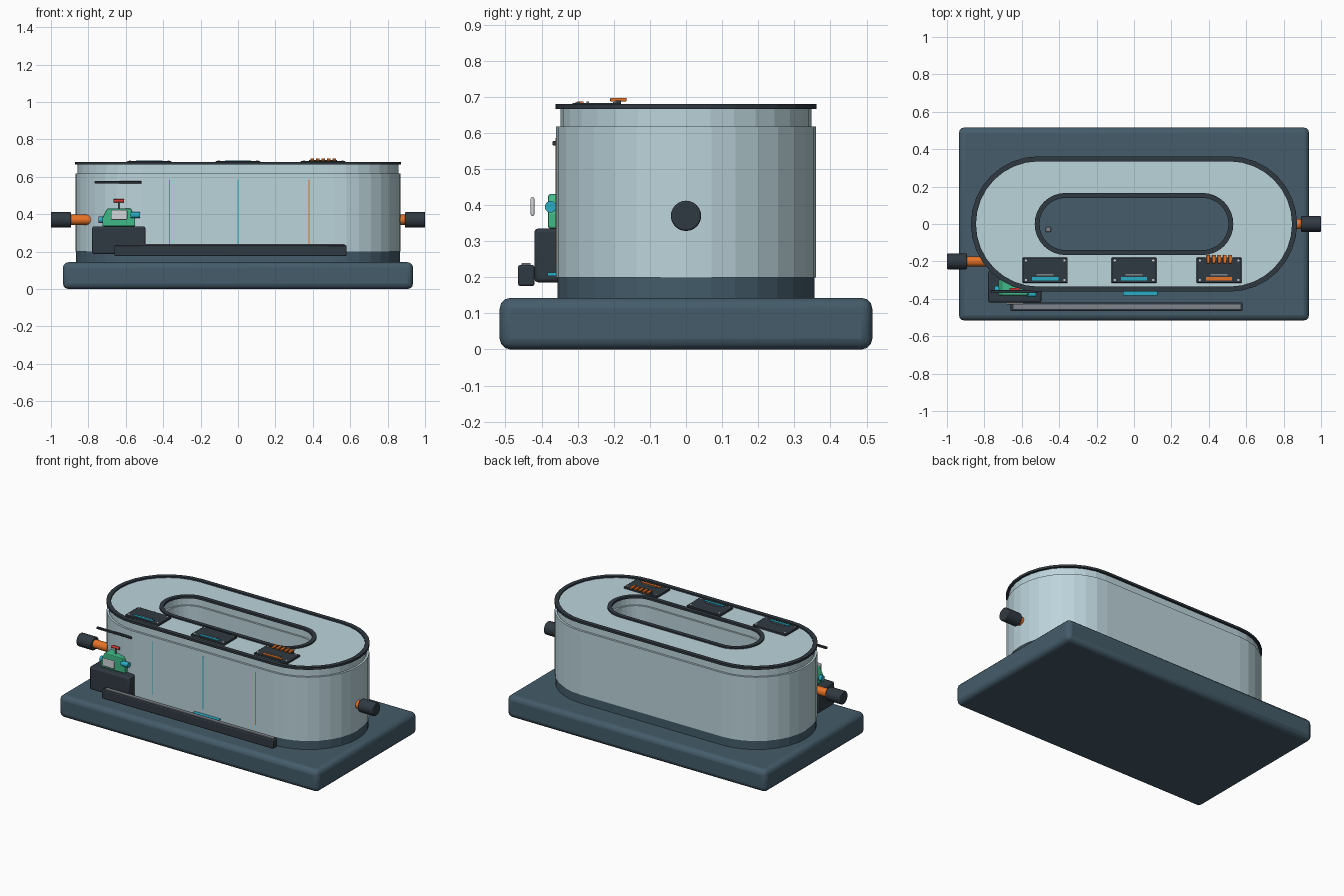
import bpy, bmesh, math
from mathutils import Vector

if "Cube" in bpy.data.objects:
    bpy.data.objects.remove(bpy.data.objects["Cube"])


def mat(name, r, g, b):
    m = bpy.data.materials.new(name)
    m.diffuse_color = (r, g, b, 1)
    m.use_nodes = True
    m.node_tree.nodes["Principled BSDF"].inputs["Base Color"].default_value = m.diffuse_color
    return m


SLATE = mat("slate", .058, .107, .144)
PALE = mat("pale_blue", .50, .66, .71)
DARK = mat("charcoal", .03, .042, .054)
GREY = mat("mid_grey", .22, .24, .27)
WHITE = mat("off_white", .65, .68, .70)
ORANGE = mat("orange", .80, .17, .02)
CYAN = mat("cyan", .02, .42, .56)
GREEN = mat("green", .05, .50, .25)
RED = mat("red", .60, .04, .03)


def finish(name, bm, m, bevel=0, segs=2, smooth=False):
    bmesh.ops.recalc_face_normals(bm, faces=bm.faces)
    me = bpy.data.meshes.new(name)
    bm.to_mesh(me)
    bm.free()
    ob = bpy.data.objects.new(name, me)
    bpy.context.collection.objects.link(ob)
    me.materials.append(m)
    if bevel:
        b = ob.modifiers.new("bevel", 'BEVEL')
        b.width, b.segments = bevel, segs
        b.limit_method = 'ANGLE'
    if smooth:
        bpy.ops.object.select_all(action='DESELECT')
        ob.select_set(True)
        bpy.context.view_layer.objects.active = ob
        bpy.ops.object.shade_smooth_by_angle(angle=math.radians(40))
    return ob


def box(name, x, y, z, m, bevel=0, segs=2):
    """Box from (min, max) ranges on each axis."""
    bm = bmesh.new()
    bmesh.ops.create_cube(bm, size=1)
    for v in bm.verts:
        v.co = Vector([r[0] if c < 0 else r[1] for c, r in zip(v.co, (x, y, z))])
    return finish(name, bm, m, bevel, segs, smooth=bevel > 0)


def rod(name, a, b, r, m, bevel=0, sides=24):
    """Cylinder between two points."""
    a, b = Vector(a), Vector(b)
    bm = bmesh.new()
    bmesh.ops.create_cone(bm, cap_ends=True, segments=sides, radius1=r, radius2=r,
                          depth=(b - a).length)
    bm.transform((b - a).to_track_quat('Z', 'Y').to_matrix().to_4x4())
    bmesh.ops.translate(bm, verts=bm.verts, vec=(a + b) / 2)
    return finish(name, bm, m, bevel, 2, smooth=True)


def stadium(half, r, n=16):
    pts = []
    for side in (1, -1):
        for i in range(n + 1):
            t = math.pi * (i / n - .5)
            pts.append((side * (half + r * math.cos(t)), side * r * math.sin(t)))
    return pts


def ring(name, outer, inner, z0, z1, m):
    """Closed stadium-shaped ring; outer and inner are (half straight, radius)."""
    bm = bmesh.new()
    loops = [[bm.verts.new((x, y, z)) for x, y in stadium(*s)]
             for s, z in ((outer, z0), (outer, z1), (inner, z1), (inner, z0))]
    n = len(loops[0])
    for k in range(4):
        a, b = loops[k], loops[(k + 1) % 4]
        for i in range(n):
            j = (i + 1) % n
            bm.faces.new((a[i], a[j], b[j], b[i]))
    return finish(name, bm, m)


# base slab
box("base", (-.936, .936), (-.516, .516), (0, .143), SLATE, .03, 3)

# ring-shaped tank: skirt, body, neck and top rims
OUT, INN = .51, .365
ring("tank_skirt", (OUT, .356), (INN, .146), .14, .2, SLATE)
ring("tank_body", (OUT, .36), (INN, .142), .2, .617, PALE)
ring("tank_neck", (OUT, .347), (INN, .154), .617, .671, PALE)
ring("outer_rim", (OUT, .362), (OUT, .335), .666, .68, DARK)
ring("inner_rim", (INN, .166), (INN, .14), .666, .68, DARK)

# marker lines on the front wall
for nm, x, m in (("left", -.367, CYAN), ("middle", 0, CYAN), ("right", .38, ORANGE)):
    box("marker_line_" + nm, (x - .003, x + .003), (-.3612, -.355), (.24, .585), m)
box("front_status_strip", (-.06, .125), (-.383, -.355), (.204, .213), CYAN)

# end pipes with caps
for nm, s, y, inner in (("right", 1, 0, .82), ("left", -1, -.2, .76)):
    rod("pipe_" + nm, (s * inner, y, .37), (s * .92, y, .37), .027, ORANGE)
    rod("pipe_cap_" + nm, (s * .893, y, .37), (s * 1.0, y, .37), .042, DARK, .005)

# front tray bar
box("tray_bar", (-.66, .58), (-.465, -.42), (.176, .234), DARK, .005)
box("tray_insert", (-.645, .57), (-.455, -.43), (.225, .24), GREY, .002)

# side pump: housing, green body, fittings
box("pump_housing", (-.78, -.495), (-.42, -.25), (.186, .335), DARK, .01)
bm = bmesh.new()
prof = [(-.725, .335), (-.55, .335), (-.55, .375), (-.572, .43), (-.70, .43), (-.725, .38)]
f = bm.faces.new([bm.verts.new((x, -.382, z)) for x, z in prof])
ext = bmesh.ops.extrude_face_region(bm, geom=[f])
bmesh.ops.translate(bm, vec=(0, .085, 0),
                    verts=[v for v in ext["geom"] if isinstance(v, bmesh.types.BMVert)])
finish("pump_body", bm, GREEN, .006)
box("pump_face_plate", (-.68, -.592), (-.43, -.42), (.37, .422), WHITE, .004)
rod("pump_nozzle_right", (-.575, -.375, .395), (-.525, -.375, .395), .016, CYAN)
rod("pump_nozzle_left", (-.745, -.35, .37), (-.70, -.35, .37), .018, CYAN)
rod("pump_handle", (-.665, -.35, .471), (-.61, -.35, .471), .009, RED, sides=12)
rod("pump_handle_stem", (-.638, -.35, .42), (-.638, -.35, .468), .004, GREY, sides=8)
box("pump_hood_bar", (-.766, -.515), (-.37, -.353), (.565, .577), DARK, .003)

# control plates on the top
for nm, x, m in (("left", -.475, CYAN), ("middle", 0, CYAN), ("right", .455, ORANGE)):
    box("control_plate_" + nm, (x - .12, x + .12), (-.315, -.18), (.668, .683), DARK, .003)
    box("control_bar_" + nm, (x - .07, x + .07), (-.302, -.284), (.68, .687), m)
    box("control_strip_" + nm, (x - .045, x + .045), (-.276, -.268), (.68, .687), GREY)
    for i, (sx, sy) in enumerate(((-1, -1), (1, -1), (-1, 1), (1, 1))):
        px, py = x + sx * .103, -.2475 + sy * .052
        rod(f"plate_screw_{nm}_{i}", (px, py, .68), (px, py, .686), .006, WHITE, sides=10)

# orange fins on the right plate
box("fin_rail", (.38, .53), (-.195, -.18), (.68, .69), DARK)
for i in range(5):
    x = .397 + i * .0295
    box(f"fin_{i}", (x - .009, x + .009), (-.21, -.165), (.687, .697), ORANGE, .002)

# small drain on the well floor
box("well_drain", (-.472, -.445), (-.042, -.016), (.14, .152), GREY, .003)
